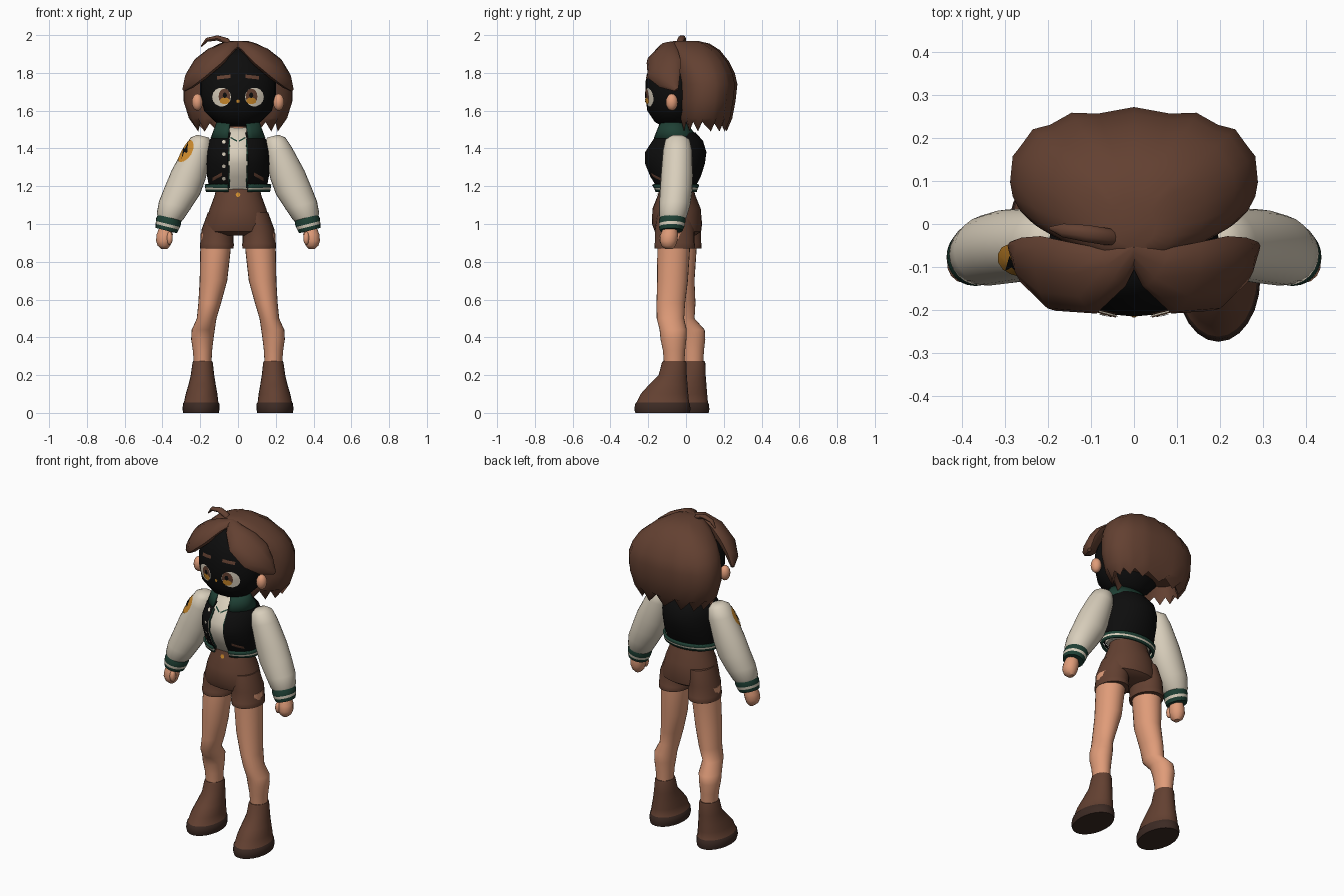
import bpy, bmesh
from math import sin, cos, pi, radians
from mathutils import Vector, Matrix
from mathutils.bvhtree import BVHTree

if "Cube" in bpy.data.objects:
    bpy.data.objects.remove(bpy.data.objects["Cube"], do_unlink=True)


def material(name, rgb):
    m = bpy.data.materials.new(name)
    m.use_nodes = True
    m.diffuse_color = (*rgb, 1)
    m.node_tree.nodes["Principled BSDF"].inputs["Base Color"].default_value = (*rgb, 1)
    return m


BROWN = material("brown", (0.125, 0.052, 0.031))
SKIN = material("skin", (0.74, 0.33, 0.19))
CREAM = material("cream", (0.69, 0.62, 0.5))
GREEN = material("dark green", (0.013, 0.05, 0.034))
BLACK = material("black", (0.004, 0.004, 0.004))
ORANGE = material("orange", (0.62, 0.26, 0.025))
SOLE = material("sole brown", (0.045, 0.023, 0.017))


def finish(name, bm, mats, angle=45):
    bmesh.ops.recalc_face_normals(bm, faces=bm.faces)
    me = bpy.data.meshes.new(name)
    bm.to_mesh(me)
    bm.free()
    for m in mats:
        me.materials.append(m)
    me.shade_smooth()
    me.set_sharp_from_angle(angle=radians(angle))
    ob = bpy.data.objects.new(name, me)
    bpy.context.collection.objects.link(ob)
    return ob


def skin_rings(bm, loops, bands=None, cap=True):
    """Bridge vertex loops; bands gives the material slot of each step."""
    rows = [[bm.verts.new(p) for p in loop] for loop in loops]
    n = len(rows[0])
    for k in range(len(rows) - 1):
        for i in range(n):
            j = (i + 1) % n
            f = bm.faces.new((rows[k][i], rows[k][j], rows[k + 1][j], rows[k + 1][i]))
            f.material_index = bands[k] if bands else 0
    if cap:
        bm.faces.new(rows[0]).material_index = bands[0] if bands else 0
        bm.faces.new(rows[-1]).material_index = bands[-1] if bands else 0
    return rows


def loft(name, rings, mats, sides=24, bands=None, opening=0, tilt=0, power=1, cap=True):
    """Rings are (z, centre x, half width, front y, back y)."""
    bm = bmesh.new()
    loops = []
    for z, cx, rx, yf, yb in rings:
        loop = []
        for i in range(sides):
            a = 2 * pi * i / sides
            s, c = [(1 if q > 0 else -1) * abs(q) ** power for q in (sin(a), cos(a))]
            loop.append((cx + rx * s, (yf + yb) / 2 - (yb - yf) / 2 * c, z + tilt * rx * s))
        loops.append(loop)
    skin_rings(bm, loops, bands, cap and not opening)
    if opening:
        gone = [f for f in bm.faces if f.calc_center_median().y < -0.06
                and abs(f.calc_center_median().x) < opening]
        bmesh.ops.delete(bm, geom=gone, context="FACES")
    return finish(name, bm, mats)


def lock(name, path, centre, sides=10):
    """Flattened strand; path items are (x, y, z, half width, half thickness)."""
    pts = [Vector(p[:3]) for p in path]
    loops = []
    for k, p in enumerate(pts):
        t = (pts[min(k + 1, len(pts) - 1)] - pts[max(k - 1, 0)]).normalized()
        n = p - Vector(centre)
        n = (n - t * n.dot(t)).normalized()
        w = t.cross(n)
        loops.append([p + w * path[k][3] * cos(2 * pi * i / sides)
                      + n * path[k][4] * sin(2 * pi * i / sides) for i in range(sides)])
    bm = bmesh.new()
    skin_rings(bm, loops)
    return finish(name, bm, [BROWN])


def ball(name, loc, size, mat):
    bm = bmesh.new()
    bmesh.ops.create_uvsphere(bm, u_segments=14, v_segments=8, radius=1,
                              matrix=Matrix.LocRotScale(Vector(loc), None, Vector(size)))
    return finish(name, bm, [mat])


def plate(name, target, origin, pts, mat, lift=0.005, u=(1, 0, 0), v=(0, 0, 1), d=(0, 1, 0)):
    """Thin painted shape projected along d onto the target surface."""
    me = target.data
    tree = BVHTree.FromPolygons([x.co for x in me.vertices], [p.vertices[:] for p in me.polygons])
    o, u, v, d = Vector(origin), Vector(u), Vector(v), Vector(d).normalized()

    def drop(a, b):
        start = o + u * a + v * b - d * 0.4
        hit = tree.ray_cast(start, d)[0] or tree.find_nearest(start + d * 0.3)[0]
        return hit - d * lift
    bm = bmesh.new()
    mid = bm.verts.new(drop(0, 0))
    inner, outer = [[bm.verts.new(drop(a * s, b * s)) for a, b in pts] for s in (0.5, 1)]
    for i in range(len(pts)):
        j = (i + 1) % len(pts)
        bm.faces.new((mid, inner[i], inner[j]))
        bm.faces.new((inner[i], outer[i], outer[j], inner[j]))
    ob = finish(name, bm, [mat])
    ob.data.flip_normals() if ob.data.polygons[0].normal.dot(d) > 0 else None
    return ob


def oval(a, b, n=14):
    return [(a * cos(2 * pi * i / n), b * sin(2 * pi * i / n)) for i in range(n)]


def bar(a, b, slant=0):
    return [(-a, -b - slant), (0, -b), (a, -b + slant), (a, b + slant), (0, b), (-a, b - slant)]


# Head, neck and ears
head = loft("head", [(1.515, 0, .05, -.12, .0), (1.54, 0, .12, -.165, .04), (1.6, 0, .18, -.205, .08),
                     (1.68, 0, .2, -.215, .1), (1.75, 0, .2, -.215, .1), (1.82, 0, .18, -.2, .09),
                     (1.89, 0, .12, -.165, .06), (1.925, 0, .05, -.12, .02)], [BLACK], 28)
loft("neck", [(1.42, 0, .05, -.11, .0), (1.56, 0, .045, -.105, -.01)], [SKIN])

# Hair mass with a jagged lower edge and strand ridges at the back
hair = loft("back_hair", [(1.6, 0, .2, 0, .18), (1.49, 0, .215, -.02, .215), (1.56, 0, .26, -.04, .245),
                          (1.65, 0, .288, -.045, .262), (1.74, 0, .288, -.05, .272), (1.8, 0, .27, -.06, .258),
                          (1.86, 0, .235, -.07, .228), (1.92, 0, .165, -.085, .18), (1.955, 0, .1, -.08, .125),
                          (1.97, 0, .05, -.05, .06)], [BROWN], 28, power=.82)
for i, vert in enumerate(hair.data.vertices):
    ring, step = divmod(i, 28)
    if step % 2:
        vert.co.z += .05 if ring == 1 else 0
        if vert.co.y > .08:
            vert.co.y -= .012
skull = (0, 0, 1.68)
for s, side in ((1, "left"), (-1, "right")):
    lock(side + "_fringe", [(s * -.005, -.055, 1.955, .02, .015), (s * .05, -.1, 1.935, .055, .03),
                            (s * .12, -.125, 1.885, .095, .04), (s * .2, -.115, 1.82, .1, .04),
                            (s * .255, -.085, 1.76, .065, .03), (s * .285, -.05, 1.71, .012, .01)], skull)
    ball(side + "_ear", (s * .215, -.075, 1.645), (.03, .032, .045), SKIN)
lock("hair_curl", [(-.035, -.035, 1.935, .015, .015), (-.06, -.03, 1.97, .02, .015), (-.11, -.022, 1.985, .02, .014),
                   (-.165, -.015, 1.975, .016, .011), (-.195, -.01, 1.94, .004, .004)], (-.1, 0, 1.8))

# Face paint
for s, side in ((1, "left"), (-1, "right")):
    plate(side + "_eye_white", head, (s * .087, 0, 1.672), oval(.05, .05), CREAM, .004)
    plate(side + "_iris", head, (s * .072, 0, 1.675), oval(.031, .042), BROWN, .006)
    plate(side + "_iris_glow", head, (s * .07, 0, 1.652), oval(.027, .018), ORANGE, .008)
    plate(side + "_pupil", head, (s * .07, 0, 1.682), oval(.011, .015), BLACK, .009)
    plate(side + "_eyebrow", head, (s * .075, 0, 1.778), bar(.036, .009, s * -.004), BROWN)
plate("nose_mark", head, (0, 0, 1.65), oval(.009, .009, 8), ORANGE)

# Shirt and open jacket
torso = [(1.18, .15, -.15, .04), (1.25, .163, -.195, .078), (1.32, .168, -.225, .1), (1.38, .168, -.225, .108),
         (1.44, .155, -.185, .09), (1.485, .12, -.15, .05), (1.51, .07, -.115, .01)]
shirt = loft("shirt", [(z, 0, rx - .012, yf + .012, yb - .012) for z, rx, yf, yb in torso], [CREAM], 40)
jacket = loft("jacket", [(z, 0, rx, yf, yb) for z, rx, yf, yb in torso[:-1]], [BLACK], 40, opening=.05)
hem = loft("jacket_hem", [(1.172, 0, .158, -.155, .045), (1.186, 0, .161, -.16, .049), (1.196, 0, .162, -.165, .053),
                          (1.212, 0, .165, -.175, .06)], [GREEN, CREAM], 40, [0, 1, 0], .05)
collar = loft("collar", [(1.455, 0, .145, -.18, .07), (1.5, 0, .128, -.16, .03), (1.545, 0, .112, -.14, .005)],
              [GREEN], 32, opening=.045)
for ob in (hem, collar):
    mod = ob.modifiers.new("thickness", "SOLIDIFY")
    mod.thickness = .012
for s, side in ((1, "left"), (-1, "right")):
    plate(side + "_placket", shirt, (s * .049, 0, 1.32), bar(.007, .13), GREEN, .009)
    plate(side + "_pocket", jacket, (s * .11, 0, 1.25), bar(.025, .009, s * -.014), BROWN)
    plate(side + "_shirt_collar", shirt, (s * .022, 0, 1.448), bar(.018, .004, s * .01), GREEN, .004)
for k in range(4):
    plate("snap_button", jacket, (-.075, 0, 1.24 + k * .065), oval(.01, .01, 8), CREAM)

# Sleeves, cuffs and hands
for s, side in ((1, "left"), (-1, "right")):
    sleeve = loft(side + "_sleeve", [(1.465, s * .185, .03, -.08, -.01), (1.445, s * .195, .055, -.11, .02),
                                     (1.39, s * .212, .072, -.122, .032), (1.26, s * .262, .09, -.133, .036),
                                     (1.18, s * .293, .092, -.138, .034), (1.1, s * .335, .083, -.143, .022),
                                     (1.04, s * .36, .07, -.142, .004), (1.02, s * .367, .055, -.13, -.01)],
                  [CREAM], tilt=s * .25)
    loft(side + "_cuff", [(1.035, s * .362, .062, -.138, -.004), (1.015, s * .367, .066, -.144, -.002),
                          (1.0, s * .371, .064, -.144, -.006), (.985, s * .375, .061, -.143, -.009),
                          (.965, s * .38, .056, -.138, -.018)], [GREEN, CREAM], bands=[0, 0, 1, 0], tilt=s * .25)
    loft(side + "_hand", [(.99, s * .382, .032, -.115, -.05), (.945, s * .388, .044, -.135, -.042),
                          (.91, s * .392, .043, -.138, -.046), (.885, s * .392, .034, -.13, -.055),
                          (.868, s * .39, .016, -.11, -.07)], [SKIN], 14)
    ball(side + "_thumb", (s * .362, -.122, .925), (.017, .02, .035), SKIN)

# Patch on the right sleeve (the last sleeve built)
along = Vector((.43, 0, .9)).normalized()
inward = Vector((.62, .62, -.3)).normalized()
across = along.cross(inward).normalized()
for name, shape, mat, lift in (("sleeve_patch", oval(.046, .066), ORANGE, .004),
                               ("patch_bolt", [(.012, .05), (-.026, -.006), (-.003, -.006), (-.012, -.05),
                                               (.026, .01), (.004, .01)], BLACK, .008)):
    plate(name, sleeve, (-.235, -.05, 1.365), shape, mat, lift, across, along, inward)

# Shorts
shorts = loft("shorts", [(1.19, 0, .115, -.14, .04), (1.15, 0, .124, -.15, .05), (1.08, 0, .15, -.178, .078),
                         (1.0, 0, .172, -.18, .085), (.96, 0, .178, -.165, .08), (.94, 0, .12, -.12, .05)],
              [BROWN], 28)
plate("shorts_button", shorts, (0, 0, 1.155), oval(.012, .012, 10), ORANGE)

# Legs and boots: the left leg stands forward, the right leg back
for s, side, top, low in ((1, "left", 0, 0), (-1, "right", .035, .1)):
    loft(side + "_shorts_leg", [(1.06, s * .09, .07, -.15 + top, .03 + top), (.97, s * .108, .085, -.165 + top, .045 + top),
                                (.9, s * .112, .088, -.165 + top, .045 + top), (.895, s * .112, .09, -.168 + top, .048 + top),
                                (.87, s * .112, .089, -.166 + top, .046 + top)], [BROWN])
    knee = top + .02 * (s < 0)
    loft(side + "_leg", [(.95, s * .116, .082, -.15 + top, .025 + top), (.85, s * .12, .08, -.152 + top, .02 + top),
                         (.7, s * .13, .073, -.153 + top, .01 + top), (.58, s * .15, .06, -.156 + knee, -.005 + knee),
                         (.5, s * .166, .052, -.155 + knee, -.01 + knee), (.44, s * .184, .061, -.14 + low * .9, .004 + low * .95),
                         (.39, s * .189, .059, -.135 + low, .002 + low), (.33, s * .188, .051, -.122 + low, -.005 + low),
                         (.24, s * .187, .045, -.115 + low, -.01 + low)], [SKIN])
    loft(side + "_boot", [(0, s * .196, .094, -.268, .02), (.02, s * .196, .098, -.274, .024), (.05, s * .195, .096, -.268, .02),
                          (.055, s * .195, .091, -.262, .016), (.1, s * .193, .084, -.24, .012), (.15, s * .19, .072, -.195, .008),
                          (.2, s * .188, .062, -.145, .004), (.265, s * .187, .054, -.128, .002),
                          (.275, s * .187, .05, -.122, -.002)], [BROWN, SOLE],
         bands=[1, 1, 1, 0, 0, 0, 0, 0]).location.y = low
